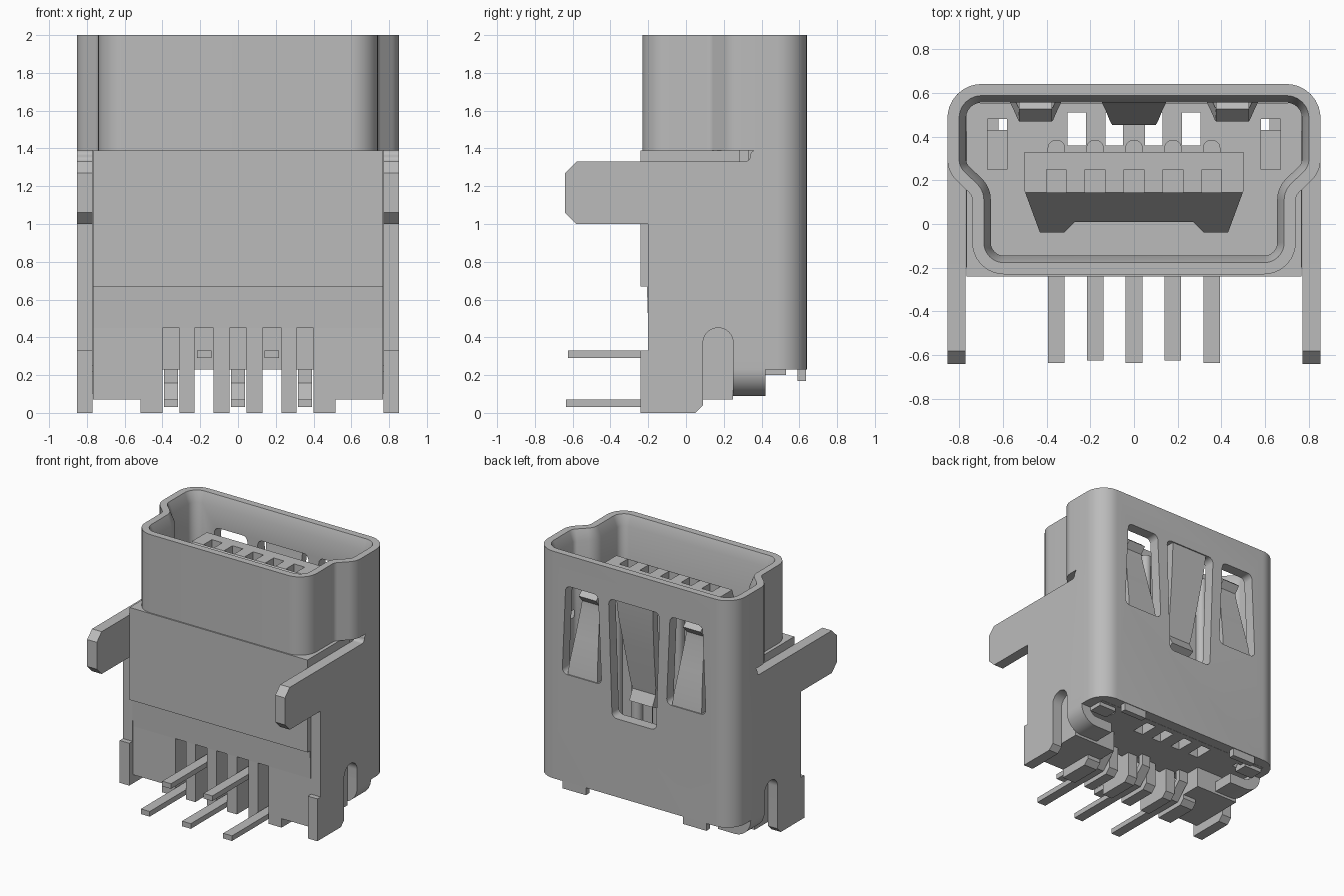
import bpy, bmesh, math
from mathutils import Vector

old = bpy.data.objects.get("Cube")
if old:
    bpy.data.objects.remove(old, do_unlink=True)

metal = bpy.data.materials.new("plain_grey")
GREY = (0.5, 0.5, 0.5, 1)
metal.use_nodes = True
metal.diffuse_color = GREY
metal.node_tree.nodes["Principled BSDF"].inputs["Base Color"].default_value = GREY


def loft(name, loops):
    """Skin a series of equal-length 3D loops and cap both ends."""
    bm = bmesh.new()
    rings = [[bm.verts.new(p) for p in loop] for loop in loops]
    n = len(rings[0])
    for a, b in zip(rings, rings[1:]):
        for i in range(n):
            j = (i + 1) % n
            bm.faces.new((a[i], a[j], b[j], b[i]))
    bm.faces.new(rings[0][::-1])
    bm.faces.new(rings[-1])
    bmesh.ops.recalc_face_normals(bm, faces=bm.faces)
    mesh = bpy.data.meshes.new(name)
    bm.to_mesh(mesh)
    bm.free()
    mesh.materials.append(metal)
    obj = bpy.data.objects.new(name, mesh)
    bpy.context.collection.objects.link(obj)
    return obj


def prism(name, pts, axis, lo, hi):
    """Extrude a 2D polygon along one axis."""
    put = {"x": lambda p, h: (h, p[0], p[1]),
           "y": lambda p, h: (p[0], h, p[1]),
           "z": lambda p, h: (p[0], p[1], h)}[axis]
    return loft(name, [[put(p, h) for p in pts] for h in (lo, hi)])


def box(name, x0, x1, y0, y1, z0, z1):
    return prism(name, [(x0, y0), (x1, y0), (x1, y1), (x0, y1)], "z", z0, z1)


def rounded(corners, steps=8):
    """Polygon with corners (x, y, radius) turned into arcs."""
    out = []
    for i, (x, y, r) in enumerate(corners):
        p = Vector((x, y))
        if r == 0:
            out.append((x, y))
            continue
        u = (Vector(corners[i - 1][:2]) - p).normalized()
        v = (Vector(corners[(i + 1) % len(corners)][:2]) - p).normalized()
        half = u.angle(v) / 2
        c = p + (u + v).normalized() * r / math.sin(half)
        a = p + u * r / math.tan(half) - c
        b = p + v * r / math.tan(half) - c
        for k in range(steps + 1):
            out.append(tuple(c + a.lerp(b, k / steps).normalized() * r))
    return out


def ribbon(name, path, x, t):
    """Bent metal strip; path holds (y, z, half width)."""
    loops = []
    for i, (y, z, w) in enumerate(path):
        p = Vector((y, z))
        dirs = []
        if i > 0:
            dirs.append((p - Vector(path[i - 1][:2])).normalized())
        if i < len(path) - 1:
            dirs.append((Vector(path[i + 1][:2]) - p).normalized())
        d = sum(dirs, Vector((0, 0))).normalized()
        n = Vector((-d.y, d.x)) * (t / 2 / d.dot(dirs[0]))
        a, b = p + n, p - n
        loops.append([(x - w, *a), (x + w, *a), (x + w, *b), (x - w, *b)])
    return loft(name, loops)


def combine(obj, tools, mode="DIFFERENCE"):
    """Apply boolean tools to an object and discard them."""
    for tool in tools:
        m = obj.modifiers.new("bool", "BOOLEAN")
        m.operation, m.solver, m.object = mode, "EXACT", tool
        bpy.context.view_layer.update()
        ev = obj.evaluated_get(bpy.context.evaluated_depsgraph_get())
        mesh = bpy.data.meshes.new_from_object(ev)
        obj.modifiers.clear()
        obj.data = mesh
        bpy.data.objects.remove(tool, do_unlink=True)


def outline(d):
    """Mouth outline, stepped in at the front, inset by d."""
    s = 0.44 * d
    right = [(.853 - d, .64 - d, .155 - d), (.853 - d, .24 + s, .13 - d),
             (.74 - d, .13 + s, .05 + d), (.74 - d, -.23 + d, .145 - d)]
    return rounded(right[::-1] + [(-x, y, r) for x, y, r in right])


WALL = .085
PINS = [-.355, -.178, 0, .178, .355]

# Shell mouth with a chamfered inner lip
shell = prism("shell", outline(0), "z", 1.39, 2)
lip = [(1.3, WALL), (1.92, WALL), (2, .053), (2.05, .033)]
combine(shell, [loft("bore", [[(*p, z) for p in outline(d)] for z, d in lip])])

# Lower shell: U-shaped wrap trimmed to the side silhouette
wrap = prism("wrap", rounded([(-.853, -.8, 0), (.853, -.8, 0),
                              (.853, .64, .155), (-.853, .64, .155)]), "z", -.1, 1.5)
combine(wrap, [box("inside", -.77, .77, -.9, .64 - WALL, -.2, 1.6)])
side = rounded([(-.64, 1.06, 0), (-.58, 1, 0), (-.2, 1, 0), (-.2, .33, 0),
                (-.24, .33, 0), (-.24, 0, 0), (.05, 0, 0), (.09, .04, 0),
                (.09, .45, .079), (.25, .45, .079), (.25, .23, 0), (.8, .23, 0),
                (.8, 1.39, 0), (.34, 1.39, .029), (.34, 1.33, .029),
                (-.58, 1.33, 0), (-.64, 1.27, 0)])
combine(wrap, [prism("silhouette", side, "x", -1, 1)], "INTERSECT")
combine(shell, [wrap], "UNION")


# Spring windows in the back wall
def window(x, top, bottom, z0, z1):
    pts = [(x - bottom, z0, .04), (x + bottom, z0, .04),
           (x + top, z1, .04), (x - top, z1, .04)]
    return prism("window", rounded(pts, 4), "y", .5, .7)


combine(shell, [window(0, .22, .19, .84, 1.76)]
        + [window(s * .45, .14, .17, 1.07, 1.76) for s in (-1, 1)])

# Springs: one hanging in the middle, two standing at the sides
ribbon("centre_spring", [(.605, 1.8, .16), (.59, 1.64, .15), (.55, 1.4, .13),
                         (.5, 1.12, .11), (.485, 1.04, .1), (.53, .95, .1)], 0, .06)
for s in (-1, 1):
    ribbon("side_spring", [(.605, 1.04, .13), (.59, 1.16, .12), (.55, 1.35, .1),
                           (.505, 1.57, .08), (.5, 1.63, .075), (.55, 1.69, .075)],
           s * .45, .06)
    # Curled bottom tab and small rear tab of the shell
    curl = rounded([(s * .853, .3, 0), (s * .853, .09, .14), (s * .57, .09, 0),
                    (s * .57, .17, 0), (s * .77, .17, .06), (s * .77, .3, 0)])
    prism("curled_tab", curl, "y", .25, .42)
    box("rear_tab", s * .42, s * .62, .59, .635, .17, .24)
    box("bottom_ledge", s * .62, s * .77, .42, .53, .2, .25)

# Insulator body with cavity and floor openings
body = prism("insulator", [(-.24, 1.39), (-.24, .67), (-.207, .67), (-.2, .45), (.02, .45),
                           (.02, .23), (.553, .23), (.553, 1.39)], "x", -.767, .767)
cuts = [prism("cavity", outline(WALL), "z", .7, 1.5)]
for s in (-1, 1):
    for a, b in ((.05, .13), (.22, .305)):
        cuts.append(box("slot", s * a, s * b, .36, .51, .1, .8))
    cuts.append(box("side_slot", s * .58, s * .67, .43, .48, .1, .8))
    cuts.append(box("side_pocket", s * .58, s * .67, .25, .43, .5, .8))
combine(body, cuts)

# Insulator feet and ribs between the pins
for s in (-1, 1):
    box("foot_block", s * .4, s * .768, -.198, .25, .07, .5)
    for a, b in ((.4, .515), (.23, .31), (.045, .13)):
        prism("rib", [(-.198, 0), (.05, 0), (.09, .04), (.09, .5), (-.198, .5)],
              "x", s * a, s * b)

# Tongue with sloped front and contact pockets
plan = [(.5, .33), (.5, .15), (.43, -.04), (.32, -.04), (.27, .01)]
tongue = prism("tongue", plan + [(-x, y) for x, y in plan[::-1]], "z", .65, 1.83)
combine(tongue, [prism("slope", [(.15, 1.84), (-.06, 1.5), (-.3, 1.5), (-.3, 2), (.15, 2)],
                       "x", -1, 1)]
        + [box("pocket", x - .045, x + .045, .145, .25, 1.6, 1.9) for x in PINS])

# Pins: alternating low and high tails, with contacts behind the tongue
for i, x in enumerate(PINS):
    if i % 2:
        ribbon("high_pin", [(-.625, .31, .038), (.1, .31, .038)], x, .04)
    else:
        ribbon("low_pin", [(-.635, .05, .038), (.02, .05, .038),
                           (.12, .15, .038), (.12, .3, .038)], x, .04)
    prism("contact", rounded([(x - .04, .3, 0), (x + .04, .3, 0),
                              (x + .04, .385, .038), (x - .04, .385, .038)], 5),
          "z", .6, 1.75)

# Smooth curved walls, keep hard edges
for obj in bpy.context.collection.objects:
    if obj.type == "MESH" and metal.name in obj.data.materials:
        obj.data.polygons.foreach_set("use_smooth", [True] * len(obj.data.polygons))
        obj.data.set_sharp_from_angle(angle=math.radians(30))
